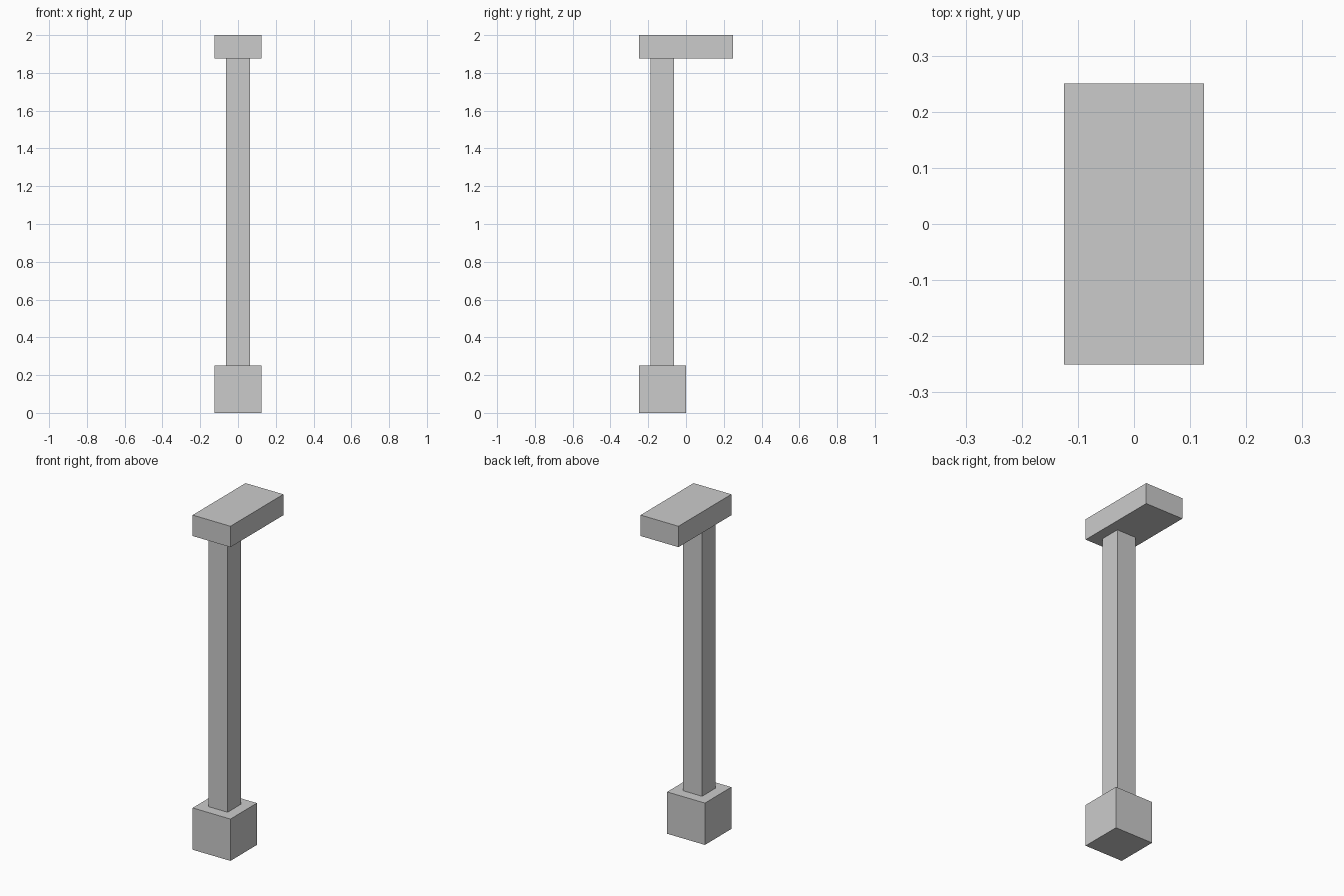
import bpy
import bmesh

if "Cube" in bpy.data.objects:
    bpy.data.objects.remove(bpy.data.objects["Cube"])


def box(name, x, y, z):
    """Axis-aligned box from (min, max) ranges."""
    bm = bmesh.new()
    bmesh.ops.create_cube(bm, size=1)
    ranges = (x, y, z)
    for v in bm.verts:
        v.co = [lo + (c + 0.5) * (hi - lo) for c, (lo, hi) in zip(v.co, ranges)]
    mesh = bpy.data.meshes.new(name)
    bm.to_mesh(mesh)
    bm.free()
    obj = bpy.data.objects.new(name, mesh)
    bpy.context.collection.objects.link(obj)
    return obj


# Square foot block
box("base", (-0.125, 0.125), (-0.25, 0.0), (0.0, 0.25))
# Tall slim post, centred on the base
box("post", (-0.0625, 0.0625), (-0.1875, -0.0625), (0.25, 1.875))
# Overhanging head, reaching back beyond the post
box("lamp_head", (-0.125, 0.125), (-0.25, 0.25), (1.875, 2.0))
